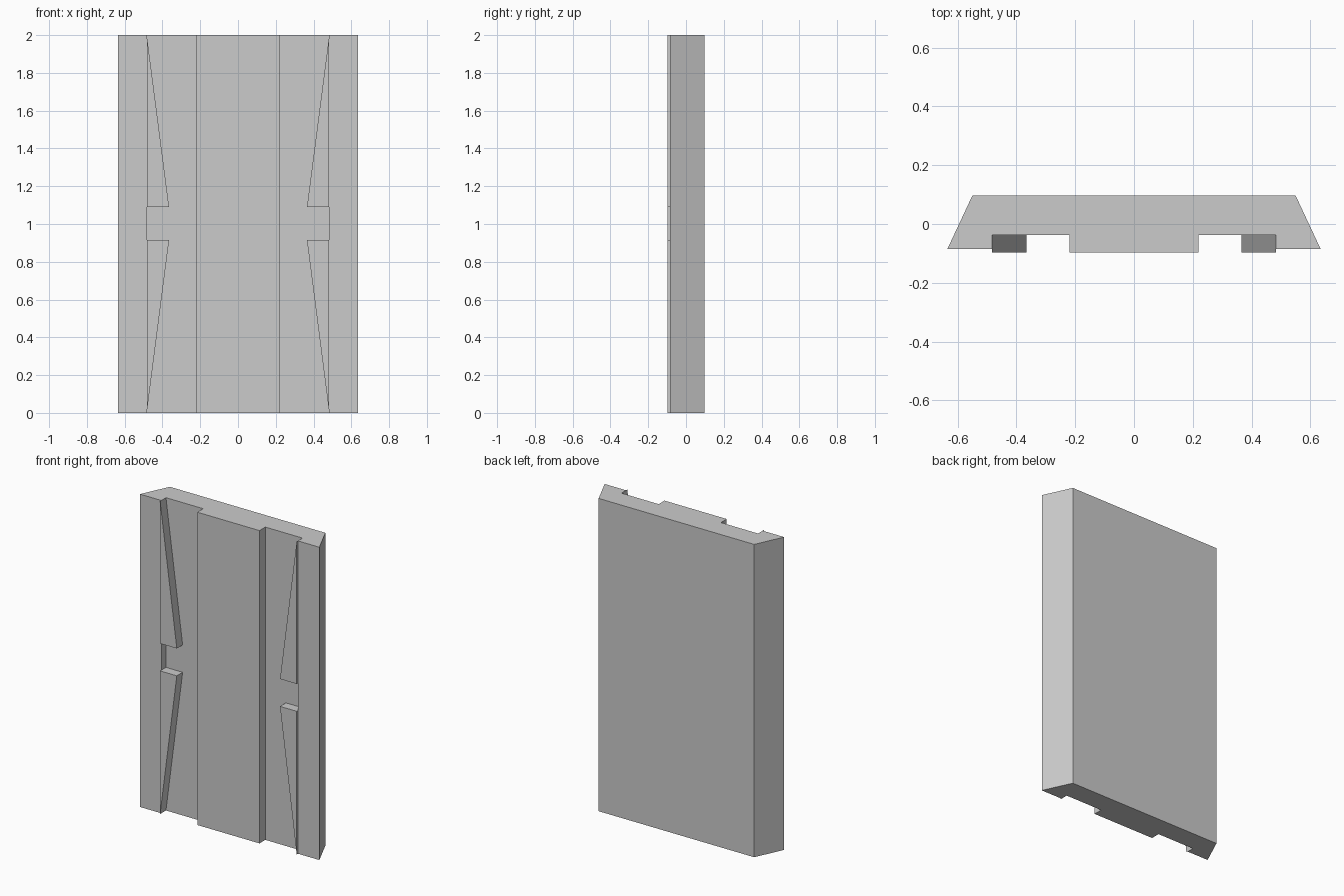
import bpy, bmesh
from mathutils import Vector

if "Cube" in bpy.data.objects:
    bpy.data.objects.remove(bpy.data.objects["Cube"])


def prism(name, points, offset):
    """Extrude a flat polygon along offset into a solid object."""
    bm = bmesh.new()
    face = bm.faces.new([bm.verts.new(p) for p in points])
    ext = bmesh.ops.extrude_face_region(bm, geom=[face], use_keep_orig=True)
    verts = [g for g in ext["geom"] if isinstance(g, bmesh.types.BMVert)]
    bmesh.ops.translate(bm, verts=verts, vec=Vector(offset))
    bmesh.ops.recalc_face_normals(bm, faces=bm.faces)
    mesh = bpy.data.meshes.new(name)
    bm.to_mesh(mesh)
    bm.free()
    obj = bpy.data.objects.new(name, mesh)
    bpy.context.collection.objects.link(obj)
    return obj


HEIGHT = 2.0
BACK, FRONT, FLANGE, GROOVE = 0.097, -0.097, -0.085, -0.038

# Panel: symmetric cross-section with bevelled sides and two grooves
half = [(0.55, BACK), (0.635, FLANGE), (0.483, FLANGE),
        (0.483, GROOVE), (0.22, GROOVE), (0.22, FRONT)]
profile = half + [(-x, y) for x, y in reversed(half)]
prism("grooved_panel", [(x, y, 0) for x, y in profile], (0, 0, HEIGHT))

# Tapered wedges along the outer wall of each groove
for side, s in (("right", 1), ("left", -1)):
    for level, tip, base in (("upper", HEIGHT, 1.09), ("lower", 0.0, 0.915)):
        tri = [(0.483 * s, tip), (0.483 * s, base), (0.365 * s, base)]
        prism(f"{level}_{side}_wedge", [(x, GROOVE, z) for x, z in tri],
              (0, FRONT - GROOVE, 0))
